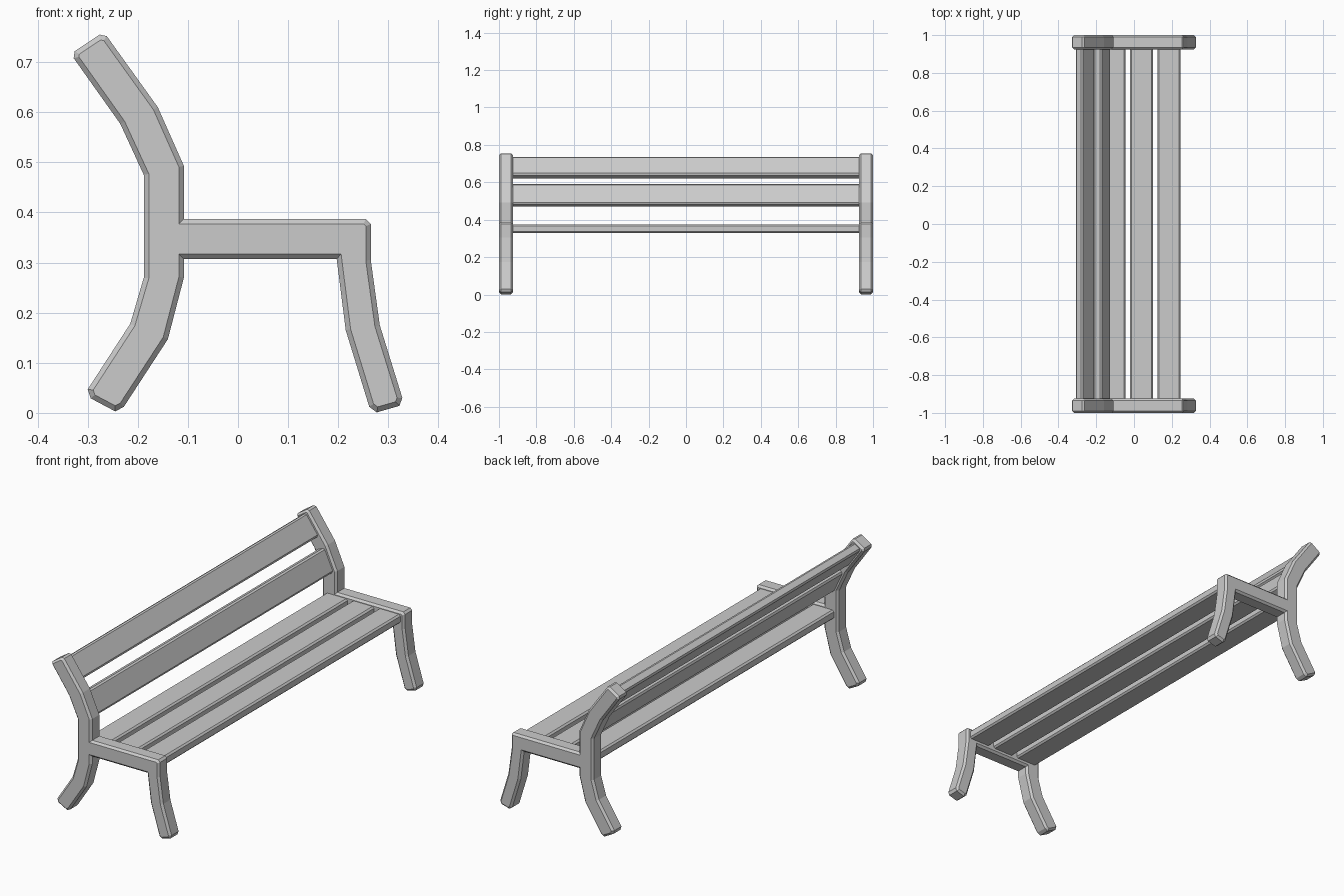
import bpy, bmesh, math
from mathutils import Matrix, Vector

if "Cube" in bpy.data.objects:
    bpy.data.objects.remove(bpy.data.objects["Cube"])

CHAMFER = 0.01

# Side outline of one end frame (x, z), tips already clipped
FRAME = [(-0.328, 0.708), (-0.326, 0.722), (-0.276, 0.755), (-0.262, 0.752),
         (-0.160, 0.610), (-0.108, 0.493), (-0.108, 0.387), (0.255, 0.387),
         (0.265, 0.377), (0.265, 0.305), (0.283, 0.175), (0.328, 0.030),
         (0.322, 0.014), (0.277, 0.001), (0.262, 0.012), (0.215, 0.165),
         (0.197, 0.307), (-0.108, 0.307), (-0.108, 0.270), (-0.140, 0.147),
         (-0.228, 0.012), (-0.245, 0.003), (-0.294, 0.029), (-0.300, 0.047),
         (-0.215, 0.178), (-0.188, 0.270), (-0.188, 0.475), (-0.235, 0.577)]


def prism(name, outline, y0, y1, chamfer=0.0):
    """Extrude an x-z outline along y, with optional chamfered end caps."""
    bm = bmesh.new()
    a, b = y0 + chamfer, y1 - chamfer
    cap = bm.faces.new([bm.verts.new((x, a, z)) for x, z in outline])
    ext = bmesh.ops.extrude_face_region(bm, geom=[cap], use_keep_orig=True)
    new = [g for g in ext["geom"] if isinstance(g, bmesh.types.BMVert)]
    bmesh.ops.translate(bm, verts=new, vec=(0, b - a, 0))
    bmesh.ops.recalc_face_normals(bm, faces=bm.faces[:])
    if chamfer:
        for f in [f for f in bm.faces if abs(f.normal.y) > 0.9]:
            bmesh.ops.inset_region(bm, faces=[f], thickness=chamfer,
                                   depth=chamfer, use_even_offset=True)
    mesh = bpy.data.meshes.new(name)
    bm.to_mesh(mesh)
    bm.free()
    obj = bpy.data.objects.new(name, mesh)
    bpy.context.collection.objects.link(obj)
    return obj


def slat(name, x, z, tilt=0.0, w=0.12, t=0.045, c=0.008):
    """Long board with chamfered long edges, w along the tilt direction."""
    h, k = w / 2, t / 2
    pts = [(-h, -k + c), (-h + c, -k), (h - c, -k), (h, -k + c),
           (h, k - c), (h - c, k), (-h + c, k), (-h, k - c)]
    rot = Matrix.Rotation(tilt, 2)
    outline = [Vector((x, z)) + rot @ Vector(p) for p in pts]
    return prism(name, outline, -0.93, 0.93)


# End frames: back post, seat arm and both legs in one piece
prism("end_frame_near", FRAME, -1.0, -0.925, CHAMFER)
prism("end_frame_far", FRAME, 0.925, 1.0, CHAMFER)

# Seat slats
for i in range(3):
    slat(f"seat_slat_{i + 1}", -0.105 + 0.145 * i, 0.352)

# Backrest slats, following the bend of the posts
slat("back_slat_lower", -0.169, 0.530, math.atan2(0.102, -0.047))
slat("back_slat_upper", -0.259, 0.678, math.atan2(0.131, -0.093))
